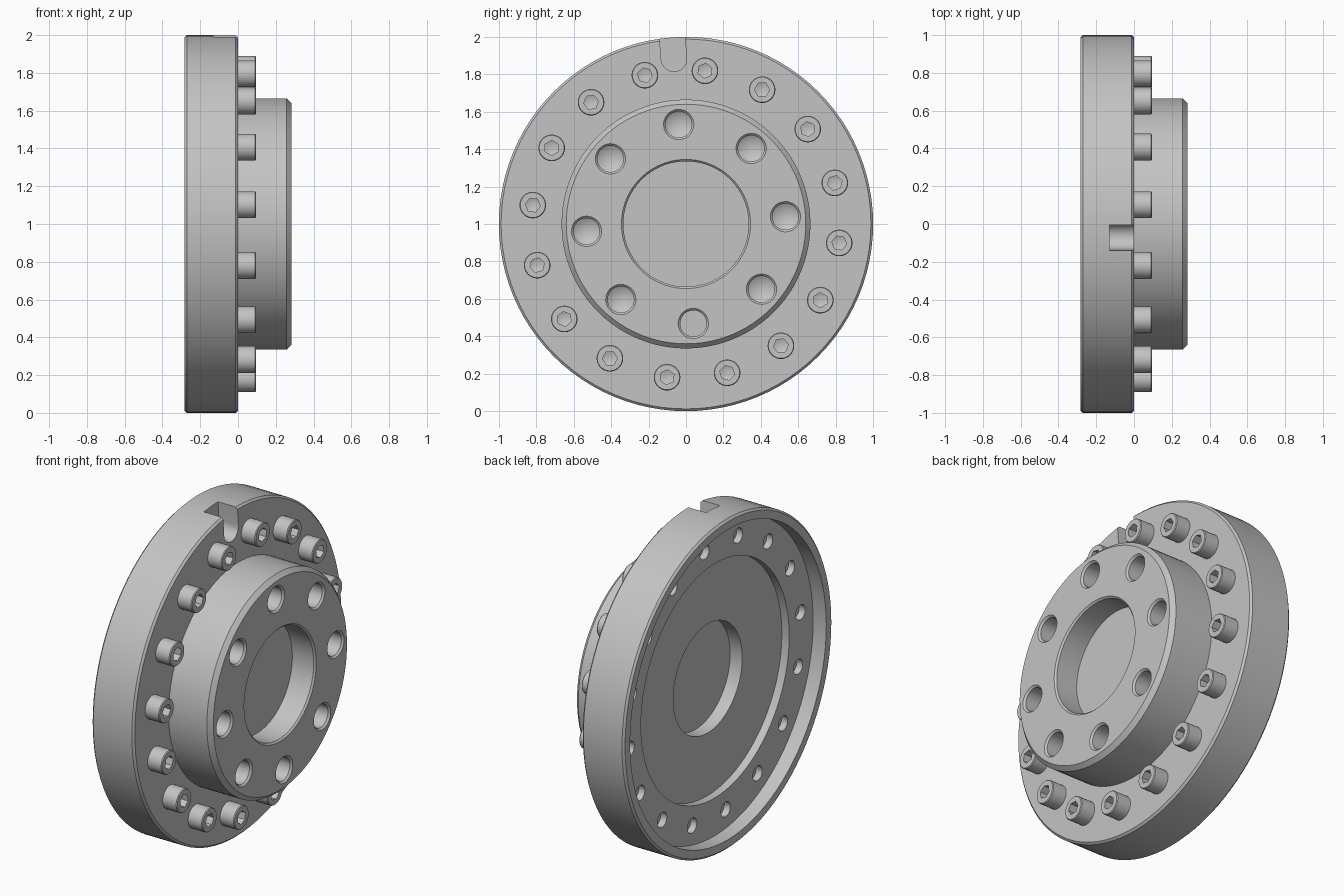
import bpy, bmesh, math
from mathutils import Matrix

cube = bpy.data.objects.get("Cube")
if cube:
    bpy.data.objects.remove(cube, do_unlink=True)

grey = bpy.data.materials.new("machined grey")
grey.use_nodes = True
GREY = (0.55, 0.55, 0.55, 1)
grey.diffuse_color = GREY
grey.node_tree.nodes["Principled BSDF"].inputs["Base Color"].default_value = GREY

CLOCK = math.radians(-4.2)   # the whole pattern is turned slightly about the axis
AXIS_Z = 1.0


def finish(name, bm):
    bmesh.ops.recalc_face_normals(bm, faces=bm.faces)
    mesh = bpy.data.meshes.new(name)
    bm.to_mesh(mesh)
    bm.free()
    mesh.materials.append(grey)
    obj = bpy.data.objects.new(name, mesh)
    bpy.context.collection.objects.link(obj)
    return obj


def lathe(name, profile, sides):
    """Revolve (x, radius) points around the x axis; both ends lie on the axis."""
    bm = bmesh.new()
    rings = []
    for x, r in profile:
        count = sides if r > 0 else 1
        rings.append([bm.verts.new((x, r * math.sin(math.tau * i / sides),
                                    r * math.cos(math.tau * i / sides)))
                      for i in range(count)])
    for a, b in zip(rings, rings[1:]):
        for i in range(sides):
            j = (i + 1) % sides
            quad = [a[i % len(a)], a[j % len(a)], b[j % len(b)], b[i % len(b)]]
            bm.faces.new(list(dict.fromkeys(quad)))
    return finish(name, bm)


def place(obj, radius, angle):
    """Put a part at a clock angle on a circle around the main axis."""
    obj.matrix_world = (Matrix.Translation((0, 0, AXIS_Z))
                        @ Matrix.Rotation(-angle, 4, 'X')
                        @ Matrix.Translation((0, 0, radius)))


def activate(obj):
    bpy.ops.object.select_all(action='DESELECT')
    obj.select_set(True)
    bpy.context.view_layer.objects.active = obj


def cut(target, cutters):
    """Subtract the cutters, then remove them."""
    for cutter in cutters:
        cutter.hide_render = True
        mod = target.modifiers.new("cut", 'BOOLEAN')
        mod.operation = 'DIFFERENCE'
        mod.solver = 'EXACT'
        mod.object = cutter
        activate(target)
        bpy.ops.object.modifier_apply(modifier=mod.name)
        bpy.data.objects.remove(cutter, do_unlink=True)


def smooth(obj):
    activate(obj)
    bpy.ops.object.shade_smooth_by_angle(angle=math.radians(25))


# Flange and hub in one turned body, from the back web to the front bore
body = lathe("flange_body", [
    (-0.065, 0), (-0.065, 0.33), (-0.146, 0.33),            # back bore
    (-0.146, 0.71), (-0.195, 0.71), (-0.195, 0.94),         # stepped back recess
    (-0.283, 0.94), (-0.283, 0.988), (-0.271, 1.0),         # rim
    (-0.012, 1.0), (0, 0.988), (0, 0.665),                  # flange front
    (0.257, 0.665), (0.283, 0.64),                          # hub
    (0.283, 0.345), (0.273, 0.335), (0.13, 0.335), (0.13, 0)], 96)
body.location.z = AXIS_Z

# Keyway slot with a round bottom, open at the rim
bm = bmesh.new()
half = 0.068
outline = [(-half, 0.3)] + [(-half * math.cos(math.pi * i / 16),
                             -half * math.sin(math.pi * i / 16))
                            for i in range(17)] + [(half, 0.3)]
face = bm.faces.new([bm.verts.new((-0.13, y, z)) for y, z in outline])
ext = bmesh.ops.extrude_face_region(bm, geom=[face])
bmesh.ops.translate(bm, vec=(0.18, 0, 0),
                    verts=[v for v in ext["geom"] if isinstance(v, bmesh.types.BMVert)])
slot = finish("slot_cutter", bm)
place(slot, 0.885, CLOCK)
cutters = [slot]

# Eight chamfered hub holes; the lowest has a flat bottom
for i in range(8):
    tip = 0.13 if i == 4 else 0.09
    hole = lathe("hub_hole_cutter", [(tip, 0), (0.13, 0.07), (0.272, 0.07),
                                     (0.283, 0.081), (0.32, 0.081), (0.32, 0)], 32)
    place(hole, 0.533, CLOCK + math.tau * i / 8)
    cutters.append(hole)

# Sixteen bolt holes in the back recess
bolt_angles = [CLOCK + math.tau * (i + 0.5) / 16 for i in range(16)]
for angle in bolt_angles:
    hole = lathe("back_hole_cutter", [(-0.23, 0), (-0.23, 0.045),
                                      (-0.155, 0.045), (-0.155, 0)], 24)
    place(hole, 0.825, angle)
    cutters.append(hole)

bpy.context.view_layer.update()
cut(body, cutters)
smooth(body)

# Socket head bolt, repeated around the flange
bolt = lathe("bolt_01", [(-0.01, 0), (-0.01, 0.071), (0.09, 0.071),
                         (0.095, 0.067), (0.095, 0)], 32)
socket = lathe("socket_cutter", [(0.03, 0), (0.045, 0.04), (0.12, 0.04), (0.12, 0)], 6)
bpy.context.view_layer.update()
cut(bolt, [socket])
smooth(bolt)
for i, angle in enumerate(bolt_angles):
    part = bolt
    if i:
        part = bolt.copy()
        part.name = f"bolt_{i + 1:02d}"
        bpy.context.collection.objects.link(part)
    place(part, 0.825, angle)
